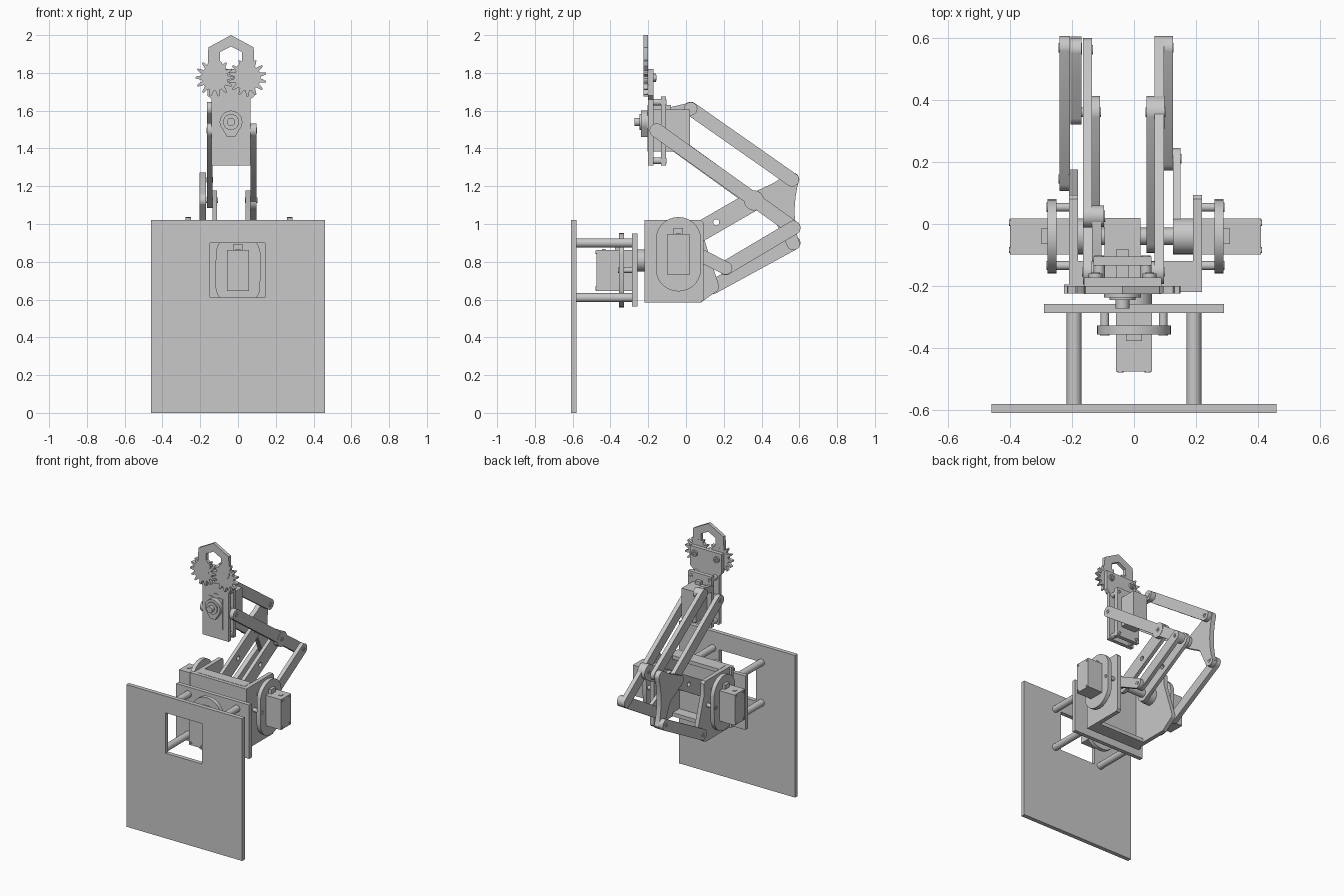
import bpy, bmesh, math
from math import cos, sin, pi

old = bpy.data.objects.get("Cube")
if old:
    bpy.data.objects.remove(old, do_unlink=True)

grey = bpy.data.materials.new("light_grey")
grey.use_nodes = True
GREY = (0.58, 0.58, 0.58, 1)
grey.diffuse_color = GREY
grey.node_tree.nodes["Principled BSDF"].inputs["Base Color"].default_value = GREY


def prism(name, outline, axis, lo, hi, holes=()):
    """Extrude a flat outline with holes along an axis: x uses (y, z), y uses (x, z)."""
    cu = bpy.data.curves.new(name, "CURVE")
    cu.dimensions, cu.fill_mode, cu.extrude = "2D", "BOTH", abs(hi - lo) / 2
    for loop in (outline, *holes):
        sp = cu.splines.new("POLY")
        sp.points.add(len(loop) - 1)
        for p, (u, v) in zip(sp.points, loop):
            p.co = (u, v, 0, 1)
        sp.use_cyclic_u = True
    tmp = bpy.data.objects.new(name, cu)
    bpy.context.collection.objects.link(tmp)
    dg = bpy.context.evaluated_depsgraph_get()
    me = bpy.data.meshes.new_from_object(tmp.evaluated_get(dg))
    bpy.data.objects.remove(tmp)
    bm = bmesh.new()
    bm.from_mesh(me)
    bmesh.ops.remove_doubles(bm, verts=bm.verts, dist=1e-5)
    for vert in bm.verts:
        u, v, w = vert.co
        w += (lo + hi) / 2
        vert.co = (w, u, v) if axis == "x" else (u, w, v)
    bmesh.ops.recalc_face_normals(bm, faces=bm.faces)
    bm.to_mesh(me)
    bm.free()
    me.materials.clear()
    me.materials.append(grey)
    ob = bpy.data.objects.new(name, me)
    bpy.context.collection.objects.link(ob)
    bpy.ops.object.select_all(action="DESELECT")
    ob.select_set(True)
    bpy.context.view_layer.objects.active = ob
    bpy.ops.object.shade_smooth_by_angle(angle=math.radians(35))
    return ob


def rect(u0, u1, v0, v1):
    return [(u0, v0), (u1, v0), (u1, v1), (u0, v1)]


def arc(c, r, a0=0, a1=2 * pi, n=28):
    return [(c[0] + r * cos(a0 + (a1 - a0) * i / n), c[1] + r * sin(a0 + (a1 - a0) * i / n)) for i in range(n)]


def stadium(p, q, r):
    a = math.atan2(q[1] - p[1], q[0] - p[0])
    return arc(q, r, a - pi / 2, a + pi / 2, 14) + arc(p, r, a + pi / 2, a + 3 * pi / 2, 14)


def box(name, x, y, z):
    return prism(name, rect(*x, *z), "y", *y)


def disc(name, c, r, axis, lo, hi):
    return prism(name, arc(c, r), axis, lo, hi)


def screw(name, c, axis, w, way, r=0.015):
    """Thin head with a cross-shaped slot."""
    a, b = 0.7 * r, 0.2 * r
    corners = [(a, -b), (a, b), (b, b), (b, a), (-b, a), (-b, b), (-a, b), (-a, -b), (-b, -b), (-b, -a), (b, -a), (b, -b)]
    prism(name, arc(c, r), axis, w, w + way * 0.003, [[(c[0] + u, c[1] + v) for u, v in corners]])


def bar(name, p, q, r, lo, hi, way, holes=()):
    prism(name, stadium(p, q, r), "x", lo, hi, holes)
    for c in (p, q):
        screw(name + "_screw", c, "x", hi if way > 0 else lo, way)


def servo(name, axis, u, v, plate, out, way):
    """Motor with collar and spacers; plate is the mounting face, out the rear end."""
    at = lambda d: plate + way * d
    prism(name + "_body", rect(u - 0.058, u + 0.058, v - 0.11, v + 0.108), axis, plate, out)
    prism(name + "_collar", stadium((u, v - 0.077), (u, v + 0.077), 0.12), axis, at(0.04), at(0.069))
    prism(name + "_plug", rect(u - 0.025, u + 0.025, v + 0.1, v + 0.14), axis, at(0.069), at(0.09))
    prism(name + "_clip", rect(u - 0.012, u + 0.012, v + 0.1, v + 0.112), axis, out - way * 0.05, out - way * 0.03)
    for s in (-1, 1):
        disc(name + "_spacer", (u + s * 0.094, v), 0.014, axis, plate, at(0.04))
        screw(name + "_collar_screw", (u + s * 0.094, v), axis, at(0.069), way)
        for t in (-1, 1):
            screw(name + "_case_screw", (u + s * 0.044, v + t * 0.096), axis, out, way, 0.01)


# Mounting wall, standoffs and turntable
prism("base_plate", rect(-0.46, 0.46, 0, 1.02), "y", -0.61, -0.58, [rect(-0.148, 0.143, 0.61, 0.9)])
for x in (-0.193, 0.193):
    for z in (0.61, 0.9):
        disc("standoff", (x, z), 0.024, "y", -0.58, -0.287)
box("turntable_plate", (-0.29, 0.29), (-0.287, -0.258), (0.563, 0.95))
servo("turntable_servo", "y", 0, 0.755, -0.287, -0.475, -1)
disc("turntable_horn", (0, 0.807), 0.058, "y", -0.258, -0.22)

# Turning body
S, G = (-0.04, 0.893), (0.145, 0.668)
box("body_front", (-0.225, 0.22), (-0.22, -0.195), (0.585, 1.02))
box("body_top", (-0.18, 0.19), (-0.195, -0.12), (0.995, 1.022))
box("body_bottom", (-0.18, 0.19), (-0.195, -0.12), (0.585, 0.612))
prism("body_left_side", [(-0.195, 1.02), (-0.195, 0.585), (0.08, 0.585), (0.093, 0.6), (0.093, 1.005), (0.08, 1.02)],
      "x", 0.19, 0.22)
prism("body_right_side", [(-0.195, 1.02), (-0.195, 0.585), (0.08, 0.585)] + arc(G, 0.03, -1.1, 0.4, 8)
      + [(0.093, 0.93), (0.093, 1.005), (0.08, 1.02)], "x", -0.21, -0.18)
servo("left_servo", "x", -0.04, 0.84, 0.22, 0.41, 1)
servo("right_servo", "x", -0.04, 0.84, -0.21, -0.4, -1)
disc("left_horn", S, 0.058, "x", 0.125, 0.19)
disc("right_horn", S, 0.058, "x", -0.18, -0.135)
disc("shoulder_axle", S, 0.028, "x", -0.115, 0.125)

# Arm linkage
A, B, C = (-0.155, 1.495), (0.36, 1.125), (0.568, 0.98)
D, E, F, H = (0.025, 1.61), (0.562, 1.235), (0.568, 0.9), (0.21, 0.767)
mid = arc(((S[0] + B[0]) / 2, (S[1] + B[1]) / 2), 0.016)
bar("left_upper_arm", S, B, 0.053, 0.04, 0.066, -1, [mid])
bar("right_upper_arm", S, B, 0.053, -0.135, -0.11, 1, [mid])
bar("left_forearm", A, C, 0.038, 0.066, 0.097, 1)
disc("left_elbow", B, 0.053, "x", 0.066, 0.099)
screw("left_elbow_screw", B, "x", 0.099, 1)
bar("right_forearm", A, B, 0.04, -0.165, -0.135, -1)
bar("drive_lever", S, H, 0.035, 0.125, 0.15, 1)
bar("drive_link", H, C, 0.038, 0.097, 0.125, 1)
bar("wrist_link", D, E, 0.037, -0.165, -0.135, 1)
bar("rear_link", G, F, 0.038, -0.24, -0.207, -1)

# Three-armed elbow plate with a hollowed rear edge
hollow = [(E[0] + 0.035 - 0.022 * sin(pi * t / 10), F[1] + (E[1] - F[1]) * t / 10) for t in range(1, 10)]
prism("elbow_plate", arc(F, 0.038, -2.4, 0, 10) + hollow + arc(E, 0.038, 0, 2.1, 10)
      + [(0.46, 1.215)] + arc(B, 0.04, 2.1, 3.9, 10) + [(0.47, 1.02)], "x", -0.205, -0.17)
for p in (B, E, F):
    screw("elbow_plate_screw", p, "x", -0.17, 1)

# Wrist frame
M = -0.037
prism("wrist_front_plate", [(M - 0.103, 1.31), (M + 0.103, 1.31), (M + 0.103, 1.66), (M + 0.125, 1.68),
      (M + 0.125, 1.82), (M - 0.125, 1.82), (M - 0.125, 1.68), (M - 0.103, 1.66)], "y", -0.2, -0.173)
prism("wrist_back_plate", rect(M - 0.093, M + 0.093, 1.31, 1.675), "y", -0.133, -0.105,
      [rect(M - 0.058, M + 0.058, 1.385, 1.605)])
box("wrist_servo", (M - 0.058, M + 0.058), (-0.204, 0.02), (1.385, 1.605))
box("wrist_servo_plug", (M - 0.02, M + 0.02), (-0.204, -0.08), (1.6, 1.63))
for x in (M - 0.075, M + 0.075):
    for z in (1.335, 1.645):
        disc("wrist_spacer", (x, z), 0.018, "y", -0.173, -0.133)
        screw("wrist_screw", (x, z), "y", -0.105, 1)
disc("left_wrist_pivot", A, 0.034, "x", M + 0.058, 0.066)
disc("right_wrist_pivot", A, 0.034, "x", -0.135, M - 0.058)
prism("wrist_bracket", [(-0.12, 1.57), (0.0, 1.58)] + arc(D, 0.034, -0.8, 1.8, 10) + [(-0.12, 1.61)], "x", -0.135, -0.105)
disc("wrist_link_boss", D, 0.035, "x", -0.135, -0.097)
disc("wrist_link_pin", D, 0.018, "x", -0.097, -0.094)
prism("gripper_horn", arc((M, 1.54), 0.06, -0.5, pi + 0.5, 24) + [(M - 0.02, 1.46), (M + 0.02, 1.46)], "y", -0.237, -0.204)
disc("gripper_horn_cap", (M, 1.54), 0.042, "y", -0.245, -0.237)
disc("gripper_shaft", (M, 1.54), 0.022, "y", -0.272, -0.245)


# Geared claws, mirrored about the gripper centre
def gear(c, s, teeth=14):
    pts = []
    for i in range(teeth):
        for f, r in ((-0.34, 0.07), (-0.2, 0.088), (-0.09, 0.101), (0.09, 0.101), (0.2, 0.088), (0.34, 0.07)):
            a = 2 * pi * (i + f + (0.5 if s > 0 else 0)) / teeth
            pts.append((c[0] + s * r * cos(a), c[1] + r * sin(a)))
    return pts


claw = [(0.125, 1.8), (0.12, 1.935), (0, 2.0), (0, 1.94), (0.058, 1.91), (0.058, 1.865), (0.025, 1.825), (0.045, 1.76), (0.1, 1.75)]
for s, side in ((-1, "right"), (1, "left")):
    c = (M + s * 0.087, 1.775)
    prism(side + "_gear", gear(c, s), "y", -0.224, -0.2)
    prism(side + "_claw", [(M + s * u, v) for u, v in claw], "y", -0.225, -0.2005)
    disc(side + "_claw_nut", c, 0.022, "y", -0.173, -0.16)
    screw(side + "_claw_screw", c, "y", -0.16, 1)
